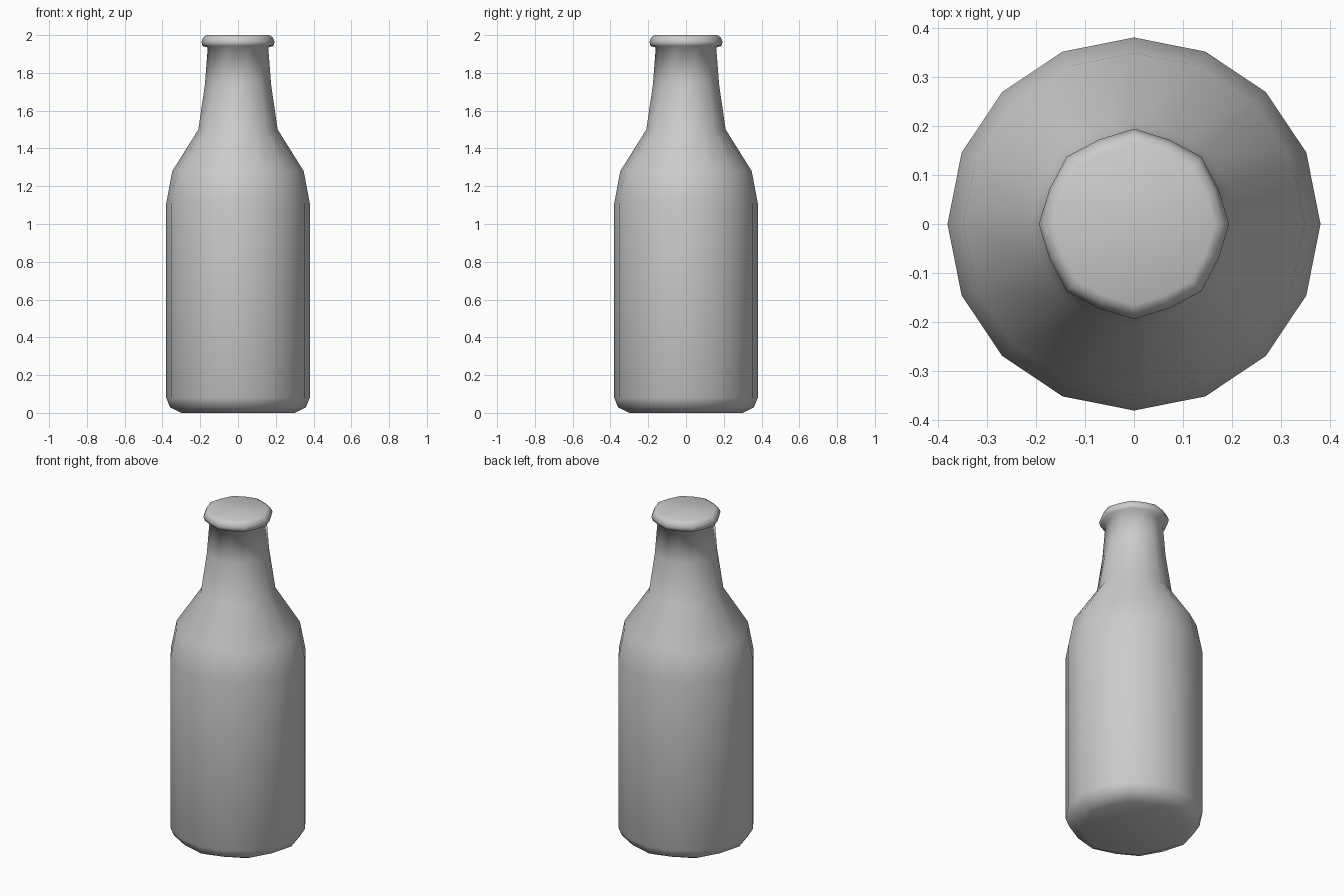
import bpy, bmesh
from math import cos, sin, pi

if "Cube" in bpy.data.objects:
    bpy.data.objects.remove(bpy.data.objects["Cube"])

SIDES = 16

# (radius, height, radius factor of every second vertex: <1 tends to eight sides)
PROFILE = [
    (0.30, 0.00, 0.95), (0.36, 0.03, 0.97), (0.38, 0.08, 1.0),     # rounded base
    (0.38, 1.11, 1.0), (0.348, 1.28, 1.0), (0.21, 1.50, 0.97),     # body and shoulder
    (0.175, 1.74, 0.95), (0.16, 1.935, 0.95),                      # neck
    (0.188, 1.942, 0.955), (0.194, 1.965, 0.96),                   # lip
    (0.183, 1.99, 0.96), (0.165, 2.00, 0.96),
]

# bottle: profile spun around z, closed top and bottom
bm = bmesh.new()
rings = []
for r, z, f in PROFILE:
    ring = []
    for i in range(SIDES):
        a = 2 * pi * i / SIDES
        rr = r * (f if i % 2 else 1.0)
        ring.append(bm.verts.new((rr * cos(a), rr * sin(a), z)))
    rings.append(ring)
for lo, hi in zip(rings, rings[1:]):
    for i in range(SIDES):
        j = (i + 1) % SIDES
        bm.faces.new((lo[i], lo[j], hi[j], hi[i]))
bm.faces.new(rings[0][::-1])
bm.faces.new(rings[-1])
for face in bm.faces:
    face.smooth = True

mesh = bpy.data.meshes.new("bottle")
bm.to_mesh(mesh)
bm.free()
bottle = bpy.data.objects.new("bottle", mesh)
bpy.context.collection.objects.link(bottle)
